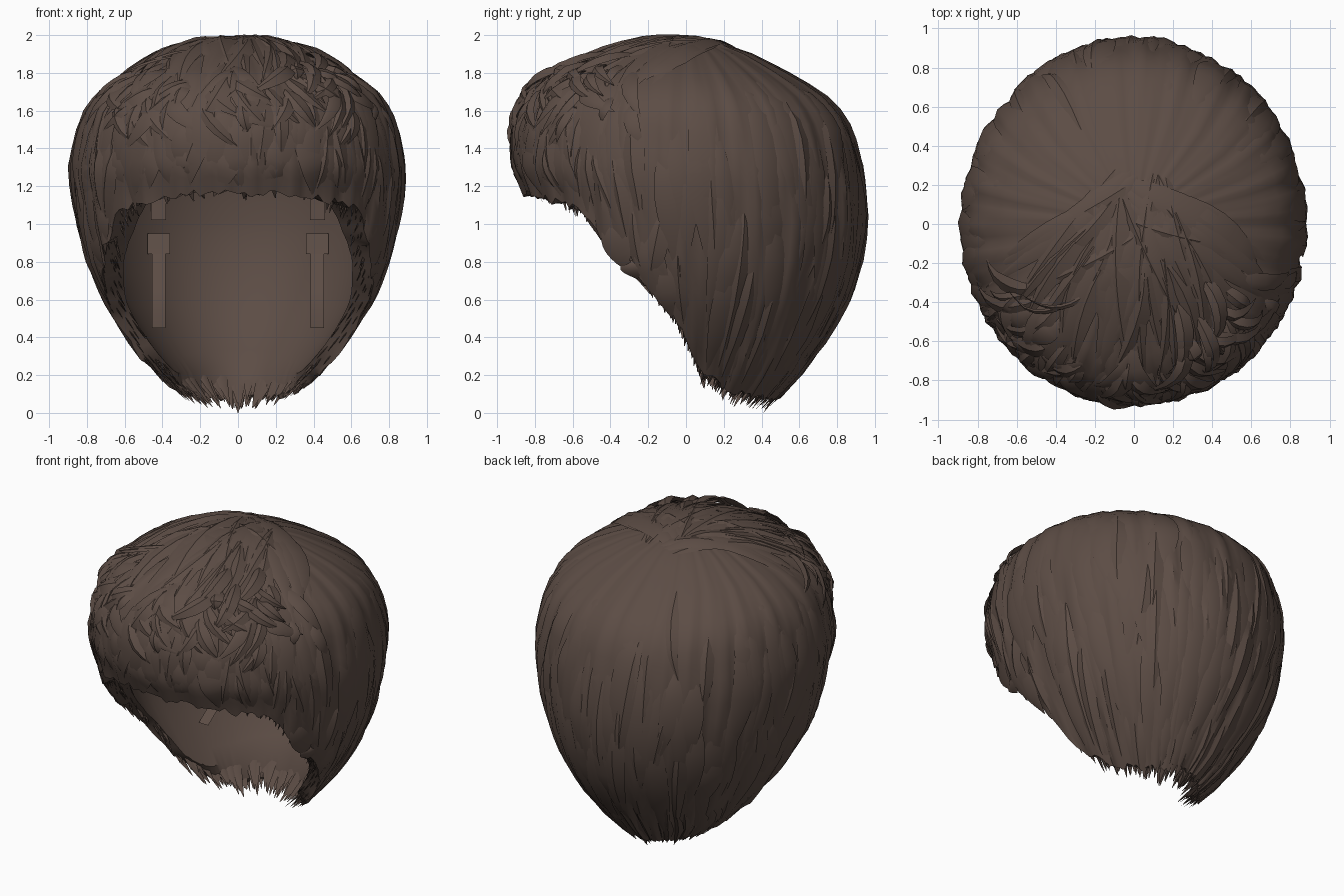
import bpy, bmesh, math, random
from mathutils import Vector

if "Cube" in bpy.data.objects:
    bpy.data.objects.remove(bpy.data.objects["Cube"])

random.seed(4)
rnd = random.uniform

hair = bpy.data.materials.new("dark brown hair")
hair.diffuse_color = (0.107, 0.073, 0.059, 1)
hair.use_nodes = True
hair.node_tree.nodes["Principled BSDF"].inputs["Base Color"].default_value = hair.diffuse_color

# Height, then front, side and back radius of the hair mass
PROFILE = [(0.0, .25, .24, .42), (.1, .32, .35, .52), (.2, .40, .45, .61), (.4, .55, .60, .76),
           (.6, .70, .72, .865), (.8, .80, .80, .925), (1.0, .83, .85, .955), (1.15, .86, .875, .95),
           (1.3, .92, .885, .935), (1.5, .92, .85, .885), (1.6, .89, .82, .825),
           (1.7, .84, .75, .73), (1.8, .73, .62, .56), (1.9, .47, .41, .37),
           (1.96, .26, .21, .2), (1.985, 0, 0, 0)]
# Depth and height of the lower hairline
HAIRLINE = [(-1, 1.19), (-.8, 1.16), (-.57, 1.08), (-.45, .93), (-.25, .71), (-.07, .52),
            (.0, .4), (.05, .28), (.13, .19), (.22, .13), (.35, .09), (1, .08)]


def interp(table, v):
    if v <= table[0][0]:
        return table[0][1:]
    for a, b in zip(table, table[1:]):
        if v <= b[0]:
            t = (v - a[0]) / (b[0] - a[0])
            return [p + (q - p) * t for p, q in zip(a[1:], b[1:])]
    return table[-1][1:]


def surf(ang, z, off=0.0):
    """Point on the hair mass at an angle and height, pushed outward by off."""
    f, w, b = interp(PROFILE, z)
    c, s = math.cos(ang), math.sin(ang)
    n = Vector((c, s, max(0, (z - 1.5) * 2.2))).normalized()
    return Vector((w * c, (b if s > 0 else f) * s, z)) + n * off


def bottom(ang):
    z = 1.4
    while z > .07 and z > interp(HAIRLINE, surf(ang, z).y)[0]:
        z -= .01
    return z


def finish(name, bm, angle=35):
    bmesh.ops.recalc_face_normals(bm, faces=bm.faces)
    me = bpy.data.meshes.new(name)
    bm.to_mesh(me)
    bm.free()
    ob = bpy.data.objects.new(name, me)
    bpy.context.collection.objects.link(ob)
    me.materials.append(hair)
    bpy.ops.object.select_all(action='DESELECT')
    ob.select_set(True)
    bpy.context.view_layer.objects.active = ob
    bpy.ops.object.shade_smooth_by_angle(angle=math.radians(angle))


# Hair mass: grooved outer skin, turned under at the hairline into the hollow lining
bm = bmesh.new()
COLS, ROWS = 160, 24
grid = []
for i in range(COLS):
    a = math.tau * i / COLS
    zb = bottom(a)
    ragged = rnd(-.02, .02)
    back, front = max(0, math.sin(a)), max(0, -math.sin(a))
    col = []
    for k in range(ROWS + 1):
        t = k / ROWS
        z = 1.985 - (1.985 - zb - ragged) * (1 - math.cos(t * math.pi / 2)) ** .8
        groove = .008 * math.sin(27 * a + 3 * z) + .006 * math.sin(46 * a - 4 * z)
        col.append(surf(a, z, groove * min(1, t * 2) - .006))
    zi = zb + .03 + .14 * back
    # thin skirt of nape hair below the lining
    p = surf(a, zb + .015, -.04 - .1 * front)
    col.append(p)
    thick = .11 + .21 * front ** 2 + .02 * back
    for k in range(ROWS + 1):
        t = 1 - k / ROWS
        z = 1.985 - (1.985 - zi) * (1 - math.cos(t * math.pi / 2)) ** .8
        p = surf(a, z)
        r = max(.01, p.xy.length)
        s = max(0, r - thick * min(1, r / .4)) / r
        col.append(Vector((p.x * s, p.y * s, z - .12 * max(0, (z - zi) / (1.985 - zi)))))
    grid.append([bm.verts.new(p) for p in col])
for i in range(COLS):
    A, B = grid[i], grid[(i + 1) % COLS]
    for k in range(len(A) - 1):
        bm.faces.new((A[k], A[k + 1], B[k + 1], B[k]))
bmesh.ops.remove_doubles(bm, verts=bm.verts, dist=.0005)
finish("hair_mass", bm)


def lock(bm, pts, width, ridge):
    """Lock of hair, pointed at both ends, with a ridged diamond section."""
    rings = []
    n = len(pts) - 1
    for i, p in enumerate(pts):
        t = i / n
        tan = (pts[min(n, i + 1)] - pts[max(0, i - 1)]).normalized()
        out = Vector((p.x, p.y, (p.z - 1.1) * .9)).normalized()
        side = tan.cross(out).normalized()
        out = side.cross(tan)
        w = width * max(.04, math.sin(math.pi * t ** .8))
        h = ridge * w / width
        rings.append([bm.verts.new(q) for q in
                      (p - side * w, p + out * h + side * w * .2, p + side * w, p - out * h * .8)])
    for A, B in zip(rings, rings[1:]):
        for k in range(4):
            bm.faces.new((A[k], A[(k + 1) % 4], B[(k + 1) % 4], B[k]))
    bm.faces.new(rings[0][::-1])
    bm.faces.new(rings[-1])


def sweep(bm, a0, a1, z0, z1, width, ridge, lift=0.0, flick=0.0, steps=8):
    """Lock that rises out of the hair mass and follows it between two angles and heights."""
    pts = []
    for i in range(steps + 1):
        t = i / steps
        pts.append(surf(a0 + (a1 - a0) * t ** 1.5, z0 + (z1 - z0) * t,
                        -.02 * (1 - t) ** 3 + lift * math.sin(math.pi * t) + flick * t ** 3))
    lock(bm, pts, width, ridge)


# Broad flat locks round the sides and back
bm = bmesh.new()
for i in range(120):
    a = math.radians(-35 + 250 * (i + rnd(0, 1)) / 120)
    end = a + rnd(-.14, .14)
    z0 = rnd(.8, 1.85)
    z1 = max(bottom(end) - .02, z0 - rnd(.5, 1.1))
    sweep(bm, a, end, z0, z1, rnd(.04, .085), rnd(.012, .02), rnd(-.006, .005), -.012, 9)
finish("side_and_back_locks", bm)

# Pointed tips along the side hairline, curling in toward the face
bm = bmesh.new()
for sgn in (-1, 1):
    for i in range(40):
        a = math.radians(-52 + 62 * (i + rnd(0, 1)) / 40)
        zb = bottom(a)
        inset = rnd(.01, .1)
        drop = rnd(.41, .46)
        pts = [surf(a + .1 * (1 - t), zb + .4 - t * drop, -.015 - inset * (.5 + .5 * t))
               for t in (0, .25, .5, .75, 1)]
        lock(bm, [Vector((p.x * sgn, p.y, p.z)) for p in pts], rnd(.03, .05), .014)
finish("temple_tips", bm)

# Ragged tufts at the nape, in layers from the outside in
bm = bmesh.new()
for i in range(120):
    a = math.radians(rnd(8, 172))
    zb = bottom(a)
    inset = rnd(-.1, 0)
    drop = rnd(.0, .06)
    pts = [surf(a + .05 * math.sin(3 * t), max(.02, zb + .28 - t * (.28 + drop)), inset)
           for t in (0, .25, .5, .75, 1)]
    lock(bm, pts, rnd(.025, .045), .01)
lock(bm, [Vector((0, y, z)) for y, z in ((.56, .25), (.5, .14), (.45, .06), (.41, 0))], .03, .01)
finish("nape_tufts", bm)

# Fringe rolling over the forehead
bm = bmesh.new()
for i in range(80):
    a = math.radians(-158 + 136 * (i + rnd(0, 1)) / 80)
    end = a + rnd(-.15, .15)
    zb = bottom(end) + rnd(-.04, .04)
    sweep(bm, a, end, rnd(1.45, 1.85), zb, rnd(.04, .085), rnd(.012, .022), rnd(-.005, .012),
          rnd(-.14, -.01), 9)
finish("fringe_locks", bm)

# Strands combed forward from the crown whorl
bm = bmesh.new()
for i in range(44):
    a = math.radians(-172 + 164 * (i + rnd(0, 1)) / 44)
    start = Vector((rnd(-.12, .16), rnd(.0, .33), 0))
    end = surf(a, rnd(1.6, 1.8))
    pts = []
    bow = rnd(-.12, .12)
    for k in range(10):
        t = k / 9
        q = start.lerp(end, t)
        q.x += bow * math.sin(math.pi * t)
        # height where the hair mass passes under this spot
        z = 1.985
        while z > 1.4:
            f, w, b = interp(PROFILE, z)
            d = b if q.y > 0 else f
            if w > 0 and (q.x / w) ** 2 + (q.y / d) ** 2 <= 1:
                break
            z -= .005
        pts.append(Vector((q.x, q.y, min(1.982, z - .012 + .03 * math.sin(math.pi * t)))))
    lock(bm, pts, rnd(.04, .075), rnd(.012, .022))
finish("crown_locks", bm)

# Tousled short locks on the front of the top
bm = bmesh.new()
for i in range(60):
    a = math.radians(rnd(-155, -20))
    z = rnd(1.62, 1.88)
    sweep(bm, a, a + rnd(-.35, .35), z, z - rnd(.12, .32), rnd(.03, .055), rnd(.01, .02),
          rnd(.008, .028), rnd(-.02, .012), 7)
# Mound of curls on the right of the top
for i in range(14):
    a = -.8 + rnd(-.35, .3)
    z = rnd(1.8, 1.92)
    sweep(bm, a, a + rnd(-.5, .5), z, z - rnd(.08, .2), rnd(.03, .05), .018, rnd(.03, .065), 0, 7)
# Stray wisps standing off the top left
for a0, a1, z0, z1 in ((-2.2, -2.65, 1.93, 1.8), (-2.3, -2.7, 1.9, 1.76)):
    sweep(bm, a0, a1, z0, z1, .015, .006, .05, .04)
finish("tousled_top", bm)

# Fastening strips inside the hollow
for sgn, name in ((-1, "left_inner_strip"), (1, "right_inner_strip")):
    bm = bmesh.new()
    for z0, z1, w in ((.45, .84, .035), (.84, .95, .06), (1.02, 1.25, .04)):
        prev = None
        for k in range(5):
            z = z0 + (z1 - z0) * k / 4
            f, sw, b = interp(PROFILE, z)
            y = (b - .13) * math.sqrt(max(.05, 1 - (.47 / (sw - .12)) ** 2)) - .02
            row = [bm.verts.new((sgn * .42 + dx, y, z)) for dx in (-w, w)]
            if prev:
                bm.faces.new((prev[0], prev[1], row[1], row[0]))
            prev = row
    finish(name, bm)
